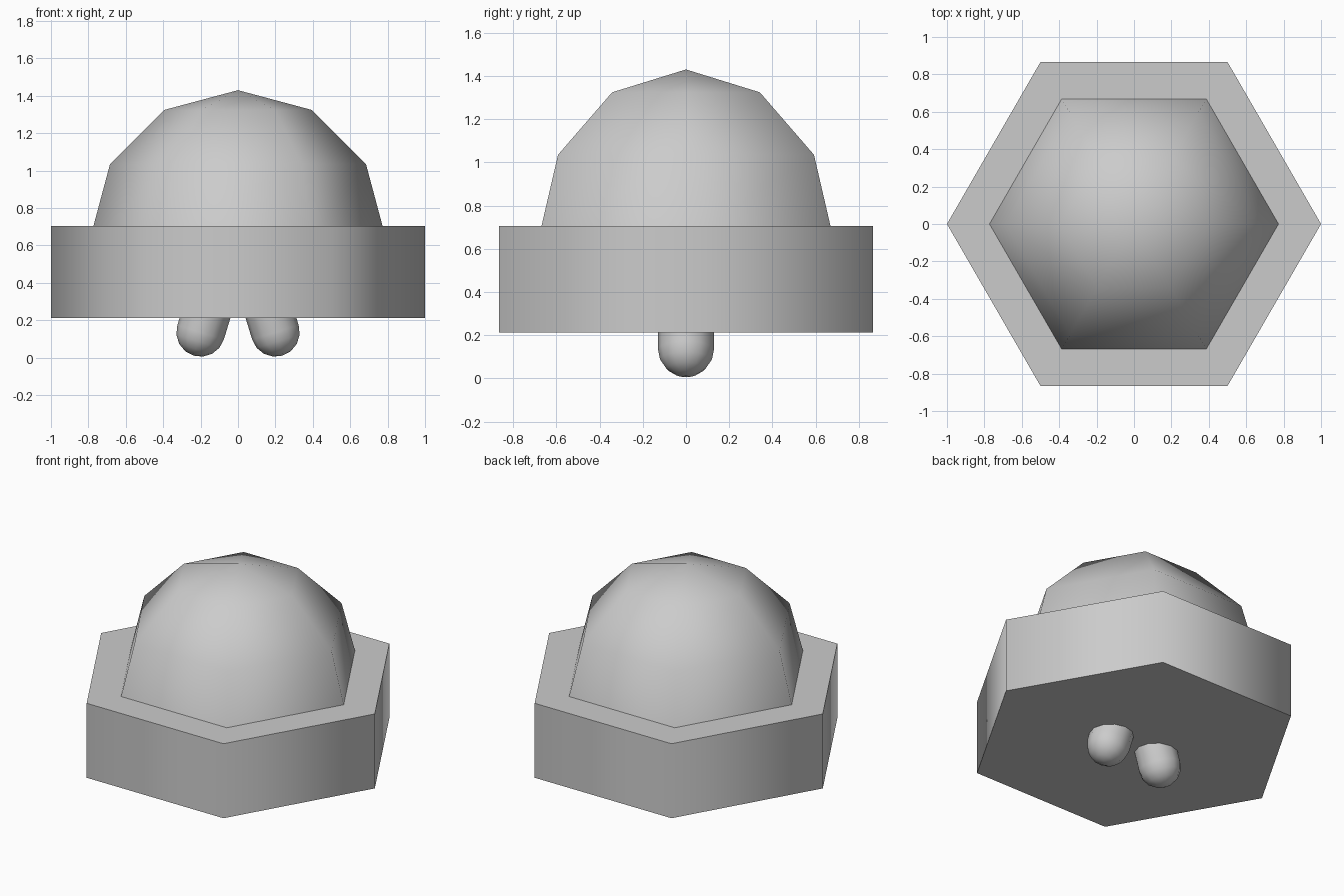
import bpy, bmesh, math
from mathutils import Matrix

if "Cube" in bpy.data.objects:
    bpy.data.objects.remove(bpy.data.objects["Cube"])


def lathe(name, profile, sides, matrix=Matrix(), phase=0.0):
    """Revolve (radius, z) points around z; zero radius makes a pole."""
    bm = bmesh.new()
    rings = []
    for r, z in profile:
        if r == 0:
            rings.append([bm.verts.new((0, 0, z))] * sides)
        else:
            angles = [phase + math.tau * i / sides for i in range(sides)]
            rings.append([bm.verts.new((r * math.cos(a), r * math.sin(a), z)) for a in angles])
    for a, b in zip(rings, rings[1:]):
        for i in range(sides):
            j = (i + 1) % sides
            bm.faces.new(list(dict.fromkeys((a[i], a[j], b[j], b[i]))))
    bm.transform(matrix)
    bmesh.ops.recalc_face_normals(bm, faces=bm.faces)
    mesh = bpy.data.meshes.new(name)
    bm.to_mesh(mesh)
    bm.free()
    obj = bpy.data.objects.new(name, mesh)
    bpy.context.collection.objects.link(obj)
    bpy.ops.object.select_all(action='DESELECT')
    obj.select_set(True)
    bpy.context.view_layer.objects.active = obj
    # sides stay smooth, caps stay sharp
    bpy.ops.object.shade_smooth_by_angle(angle=math.radians(65))
    return obj


def arc(radius, start, end, steps, z):
    """Quarter-circle profile between two latitudes, ending on the axis."""
    pts = []
    for i in range(steps + 1):
        a = math.radians(start + (end - start) * i / steps)
        pts.append((0 if i == steps else radius * math.cos(a), z + radius * math.sin(a)))
    return pts


# Hexagonal base
lathe("hex_base", [(0, 0.213), (1, 0.213), (1, 0.705), (0, 0.705)], 6)

# Low-poly dome, its lower rim sunk into the base
lathe("dome", arc(0.79, 0, 90, 3, 0.64), 6)

# Two rounded feet, leaning inward at the top
for side, name in ((-1, "left_foot"), (1, "right_foot")):
    place = Matrix.Translation((side * 0.2, 0, 0.135)) @ Matrix.Rotation(-side * math.radians(17), 4, 'Y')
    lathe(name, [(0, 0.18), (0.13, 0.18)] + arc(0.13, 0, -90, 4, 0), 12, place)
